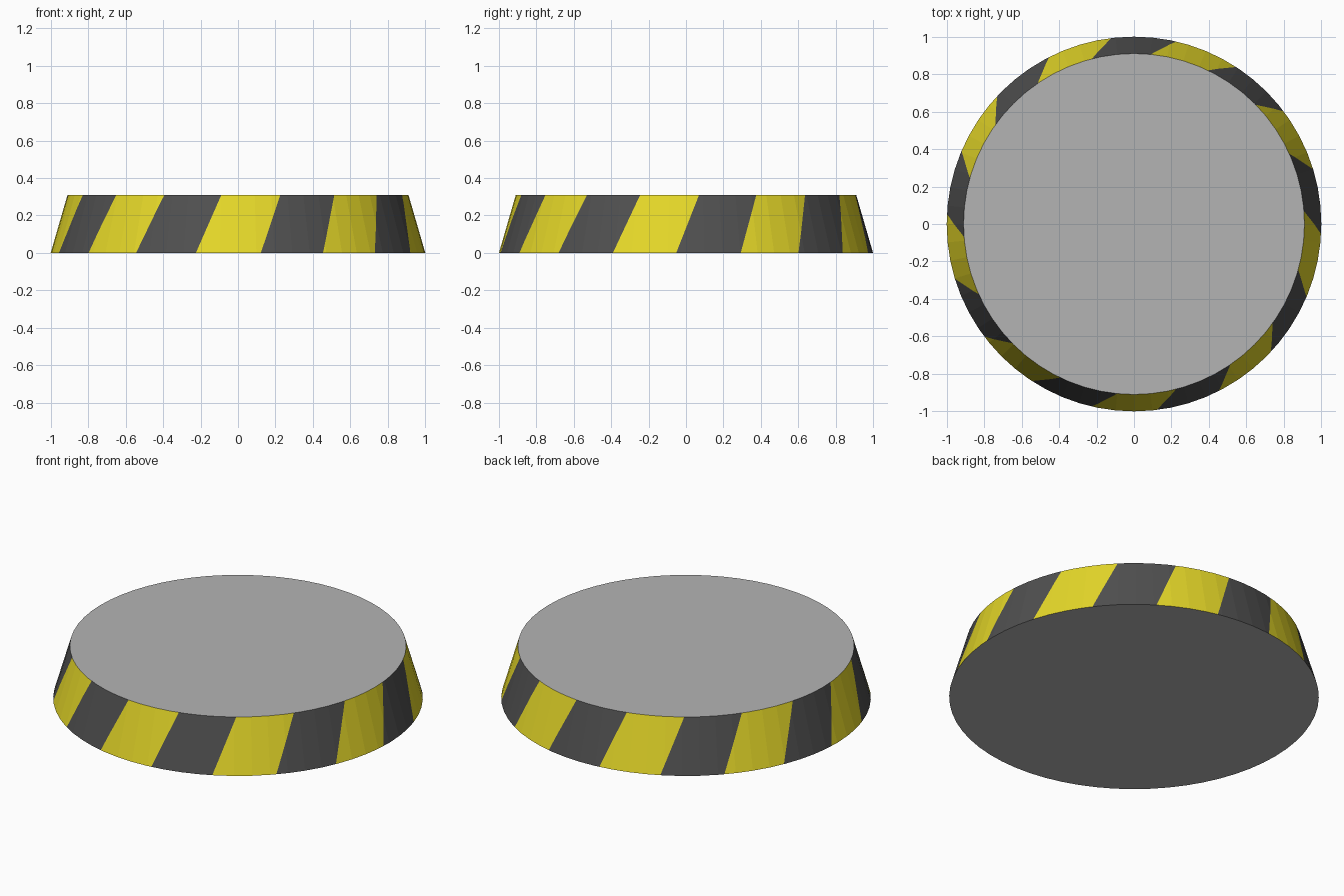
import bpy, bmesh
from math import sin, cos, radians, degrees, atan2, floor
from mathutils import Vector

if "Cube" in bpy.data.objects:
    bpy.data.objects.remove(bpy.data.objects["Cube"], do_unlink=True)

SIDES = 64
HEIGHT, R_BOTTOM, R_TOP = 0.31, 1.0, 0.91
STRIPE = 20        # degrees covered by one stripe
START = 7.0        # angle of a stripe edge at the floor
TWIST = 7.4        # lean of the stripes from floor to rim


def material(name, color):
    m = bpy.data.materials.new(name)
    m.use_nodes = True
    m.diffuse_color = (*color, 1)
    m.node_tree.nodes["Principled BSDF"].inputs["Base Color"].default_value = (*color, 1)
    return m


def on_ring(angle, radius, z):
    a = radians(angle)
    return Vector((radius * sin(a), -radius * cos(a), z))


def angle_of(p):
    return degrees(atan2(p.x, -p.y))


def angle_gap(a, b):
    return abs((a - b + 180) % 360 - 180)


# Tapered disc
bm = bmesh.new()
bmesh.ops.create_cone(bm, cap_ends=True, segments=SIDES, radius1=R_BOTTOM,
                      radius2=R_TOP, depth=HEIGHT)
bmesh.ops.translate(bm, verts=bm.verts, vec=(0, 0, HEIGHT / 2))

# Cut the slanted stripe edges into the wall
for k in range(360 // STRIPE):
    a = START + k * STRIPE
    low, high = on_ring(a, R_BOTTOM, 0), on_ring(a + TWIST, R_TOP, HEIGHT)
    normal = (high - low).cross(on_ring(a + TWIST / 2, 1, 0))
    near = [f for f in bm.faces if abs(f.normal.z) < 0.9
            and angle_gap(angle_of(f.calc_center_median()), a + TWIST / 2) < 30]
    geom = set(near)
    for f in near:
        geom.update(f.edges, f.verts)
    bmesh.ops.bisect_plane(bm, geom=list(geom), plane_co=low, plane_no=normal, dist=1e-5)

# Colour both caps grey and the wall by stripe
bm.normal_update()
for f in bm.faces:
    f.smooth = False
    if abs(f.normal.z) > 0.9:
        f.material_index = 2
    else:
        c = f.calc_center_median()
        turn = angle_of(c) - START - TWIST * c.z / HEIGHT
        f.material_index = 0 if floor(turn / STRIPE) % 2 else 1

mesh = bpy.data.meshes.new("striped_base")
bm.to_mesh(mesh)
bm.free()
mesh.materials.append(material("yellow", (0.79, 0.69, 0.022)))
mesh.materials.append(material("dark_grey", (0.08, 0.08, 0.08)))
mesh.materials.append(material("light_grey", (0.456, 0.456, 0.456)))
base = bpy.data.objects.new("striped_base", mesh)
bpy.context.collection.objects.link(base)
